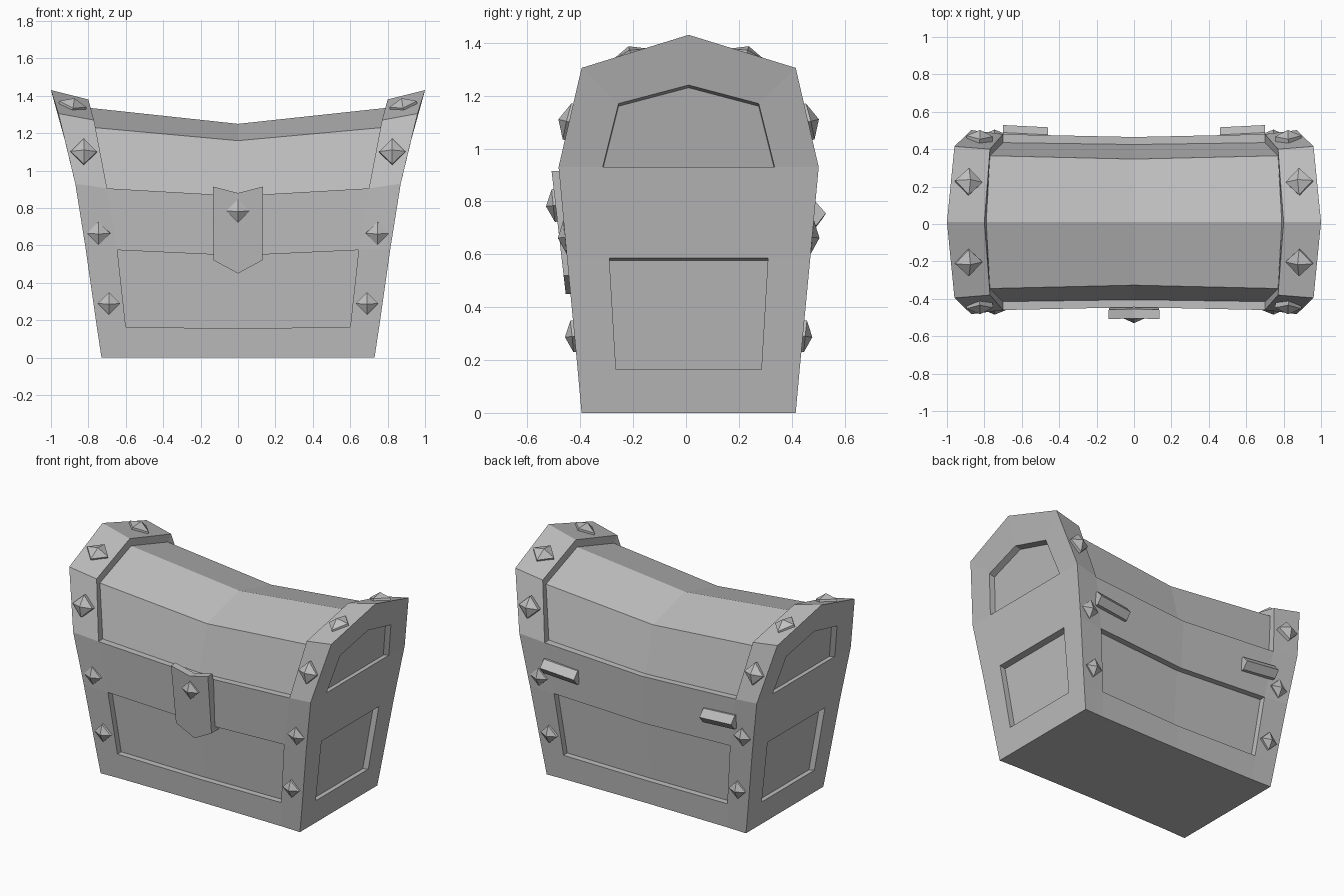
import bpy, bmesh
from mathutils import Vector as V

cube = bpy.data.objects.get("Cube")
if cube:
    bpy.data.objects.remove(cube, do_unlink=True)

CENTRE_Y = 0.01
GREY = (0.52, 0.52, 0.52, 1)
grey = bpy.data.materials.new("plain_grey")
grey.use_nodes = True
grey.diffuse_color = GREY
grey.node_tree.nodes["Principled BSDF"].inputs["Base Color"].default_value = GREY


def make(name, faces, mirror_x=False, mirror_y=False):
    """Build an object from point loops, copied across the chosen axes."""
    bm = bmesh.new()
    for sx in ((1, -1) if mirror_x else (1,)):
        for sy in ((1, -1) if mirror_y else (1,)):
            for loop in faces:
                bm.faces.new([bm.verts.new((p[0] * sx, p[1] * sy, p[2])) for p in loop])
    bmesh.ops.remove_doubles(bm, verts=bm.verts, dist=0.0005)
    bmesh.ops.recalc_face_normals(bm, faces=bm.faces)
    mesh = bpy.data.meshes.new(name)
    bm.to_mesh(mesh)
    bm.free()
    mesh.materials.append(grey)
    obj = bpy.data.objects.new(name, mesh)
    obj.location.y = CENTRE_Y
    bpy.context.collection.objects.link(obj)
    return obj


def recess(loop, offset, walls):
    """Push a panel inwards and wall its first few edges."""
    inner = [V(p) + V(offset) for p in loop]
    n = len(loop)
    sides = [[loop[i], loop[(i + 1) % n], inner[(i + 1) % n], inner[i]] for i in range(walls)]
    return sides + [inner]


def prism(a, b):
    """Join two matching loops into a closed solid."""
    n = len(a)
    return [a, b] + [[a[i], a[(i + 1) % n], b[(i + 1) % n], b[i]] for i in range(n)]


def stud(pos, normal, r, height):
    """Diamond stud: a low four-sided skirt under a pyramid."""
    n = V(normal).normalized()
    u = (V((1, 0, 0)) - n * n.x).normalized()
    v = n.cross(u)
    ring = [V(pos) + d * r for d in (u, v, -u, -v)]
    low = [p - n * 0.02 for p in ring]
    top = [p + n * height * 0.25 for p in ring]
    tip = V(pos) + n * height
    return [low] + prism(low, top)[2:] + [[top[i], top[(i + 1) % 4], tip] for i in range(4)]


# Chest shell, one quarter: middle, panel edge and corner, from floor to ridge
mid = [(0, -.395, 0), (0, -.405, .155), (0, -.435, .545), (0, -.455, .865), (0, -.375, 1.2), (0, 0, 1.29)]
edge = [(.59, -.4, 0), (.6, -.415, .165), (.645, -.45, .575), (.7, -.47, .905), (.77, -.39, 1.27), (.8, 0, 1.38)]
corner = [(.73, -.405, 0), (.755, -.42, .165), (.815, -.46, .585), (.87, -.492, .93), (.96, -.405, 1.305), (1, 0, 1.43)]
shell = []
for i in range(5):
    shell.append([edge[i], corner[i], corner[i + 1], edge[i + 1]])
    if i in (0, 2):
        shell.append([mid[i], edge[i], edge[i + 1], mid[i + 1]])

# Sunken front and back panels
shell += recess([mid[1], edge[1], edge[2], mid[2]], (0, .04, 0), 3)

# Lid, set in from the end bands
lid_mid = [(0, -.415, .865), (0, -.337, 1.16), (0, 0, 1.25)]
lid_edge = [(.7, -.425, .905), (.77, -.355, 1.23), (.79, 0, 1.335)]
shell.append([mid[3], edge[3], lid_edge[0], lid_mid[0]])
for i in range(2):
    shell.append([lid_mid[i], lid_edge[i], lid_edge[i + 1], lid_mid[i + 1]])
    shell.append([edge[i + 3], edge[i + 4], lid_edge[i + 1], lid_edge[i]])

# End walls with a sunken lower panel and a sunken arch
centre = [(p[0], 0, p[2]) for p in corner]
low, high = (.755, -.275, .165), (.815, -.3, .585)
foot, shoulder, crown = (.87, -.325, .93), (.928, -.265, 1.17), (.946, 0, 1.24)
shell += [
    [centre[0], corner[0], corner[1], low, centre[1]],
    [low, corner[1], corner[2], high],
    [centre[2], high, corner[2], corner[3], foot, centre[3]],
    [foot, corner[3], corner[4], shoulder],
    [shoulder, corner[4], corner[5], crown],
]
shell += recess([centre[1], low, high, centre[2]], (-.04, 0, -.008), 3)
shell += recess([centre[3], foot, shoulder, crown], (-.04, 0, -.01), 3)
shell.append([centre[0], corner[0], edge[0], mid[0], (0, 0, 0)])
make("chest_body", shell, True, True)

# Studs on the corner bands
studs = []
for pos, normal, r, h in (
    ((.69, -.433, .29), (.02, -1, -.1), .06, .035),
    ((.745, -.46, .665), (.02, -1, -.1), .062, .035),
    ((.825, -.449, 1.1), (-.04, -1, .24), .07, .045),
    ((.885, -.215, 1.345), (-.25, -.3, 1), .075, .045),
):
    studs += stud(pos, normal, r, h)
make("band_studs", studs, True, True)

# Front latch plate
outline = [(-.135, .915), (0, .88), (.135, .915), (.13, .52), (0, .45), (-.13, .52)]
front = [(x, -.465 - (z - .45) * .115, z) for x, z in outline]
back = [(x, y + .08, z) if z < .8 else (x, y + .05, z) for x, y, z in front]
make("latch_plate", prism(front, back))
make("latch_stud", stud((0, -.503, .785), (0, -1, -.1), .062, .037))

# Wedge hinges on the back
wedge = [(.44, .79), (.475, .79), (.515, .745), (.48, .7), (.44, .7)]
inner = [(.46, y - .008, z - .01) for y, z in wedge]
outer = [(.7, y + .004, z + .01) for y, z in wedge]
make("hinges", prism(inner, outer), True)
